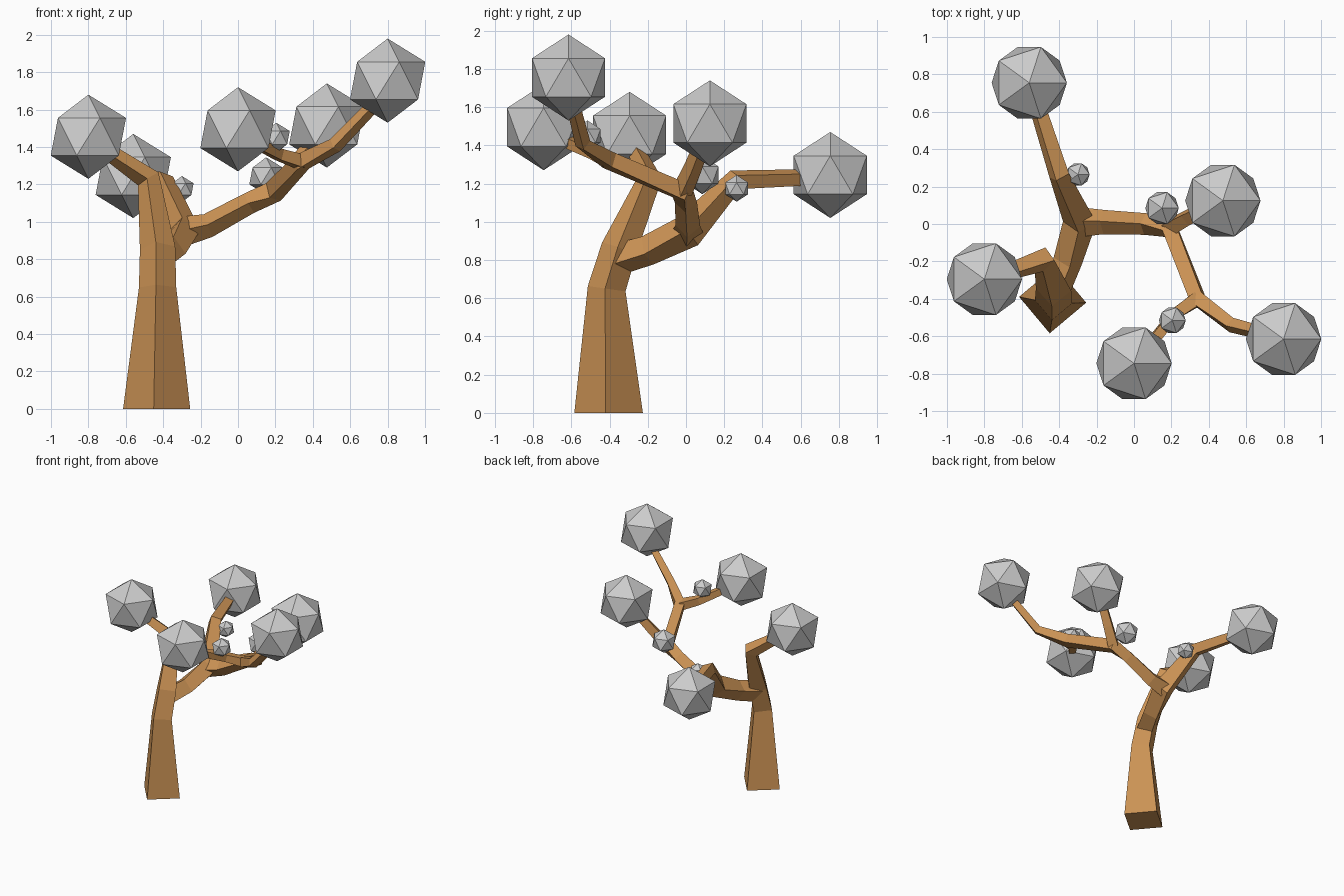
import bpy, bmesh, math
from mathutils import Vector

if "Cube" in bpy.data.objects:
    bpy.data.objects.remove(bpy.data.objects["Cube"])

Z = Vector((0, 0, 1))
bark = bpy.data.materials.new("bark")
bark.diffuse_color = (0.6, 0.29, 0.09, 1)
bark.use_nodes = True
bark.node_tree.nodes["Principled BSDF"].inputs["Base Color"].default_value = bark.diffuse_color


def ring(bm, co, direction, r):
    """Four-sided cross-section facing along the branch."""
    q = Z.rotation_difference(direction.normalized())
    verts = []
    for k in range(4):
        a = math.radians(-5 + 90 * k)
        verts.append(bm.verts.new(co + q @ Vector((r * math.cos(a), r * math.sin(a), 0))))
    return verts


def limb(bm, nodes, flat_base=False):
    """Tapered square tube through (x, y, z, radius) nodes."""
    pts = [Vector(n[:3]) for n in nodes]
    rings = []
    for i, p in enumerate(pts):
        d = Vector((0, 0, 0))
        if i > 0:
            d += (p - pts[i - 1]).normalized()
        if i < len(pts) - 1:
            d += (pts[i + 1] - p).normalized()
        if flat_base and i == 0:
            d = Z
        rings.append(ring(bm, p, d, nodes[i][3]))
    for a, b in zip(rings, rings[1:]):
        for k in range(4):
            j = (k + 1) % 4
            bm.faces.new((a[k], a[j], b[j], b[k]))
    bm.faces.new(rings[0][::-1])
    bm.faces.new(rings[-1])


# Forks shared between limbs
fork1 = (-0.43, -0.35, 0.86, 0.095)
fork2 = (-0.29, 0.01, 0.95, 0.09)
fork3 = (0.19, -0.02, 1.16, 0.062)
fork4 = (0.34, -0.40, 1.32, 0.055)

# Trunk and branches
bm = bmesh.new()
limb(bm, [(-0.435, -0.405, 0, 0.18), (-0.43, -0.415, 0.65, 0.1), fork1,
          (-0.48, -0.19, 1.23, 0.065), (-0.76, -0.285, 1.42, 0.04)], True)
limb(bm, [(-0.43, -0.37, 0.80, 0.085), (-0.355, -0.2, 0.85, 0.08), fork2,
          (-0.40, 0.26, 1.22, 0.058), (-0.54, 0.70, 1.235, 0.045)])
limb(bm, [fork2[:3] + (0.08,), (-0.16, 0.01, 0.98, 0.065), (0.06, 0.0, 1.10, 0.058), fork3,
          fork4, (0.52, -0.54, 1.41, 0.042), (0.77, -0.605, 1.67, 0.035)])
limb(bm, [fork3[:3] + (0.055,), (0.29, 0.035, 1.28, 0.048), (0.43, 0.105, 1.46, 0.04)])
limb(bm, [fork4[:3] + (0.05,), (0.22, -0.48, 1.36, 0.042), (0.04, -0.70, 1.45, 0.035)])
bmesh.ops.recalc_face_normals(bm, faces=bm.faces)
mesh = bpy.data.meshes.new("trunk_and_branches")
bm.to_mesh(mesh)
bm.free()
mesh.materials.append(bark)
tree = bpy.data.objects.new("trunk_and_branches", mesh)
bpy.context.collection.objects.link(tree)

# Foliage: large clumps on branch tips, small ones along the branches
clumps = [
    (-0.80, -0.295, 1.455, 0.225), (-0.56, 0.755, 1.245, 0.225),
    (0.0, -0.745, 1.495, 0.225), (0.475, 0.125, 1.515, 0.225),
    (0.80, -0.615, 1.755, 0.225),
    (0.15, 0.085, 1.245, 0.1), (0.205, -0.515, 1.45, 0.08),
    (-0.30, 0.265, 1.175, 0.07),
]
for i, (x, y, z, r) in enumerate(clumps):
    bpy.ops.mesh.primitive_ico_sphere_add(subdivisions=1, radius=r, location=(x, y, z))
    bpy.context.object.name = f"foliage_{i + 1}"
